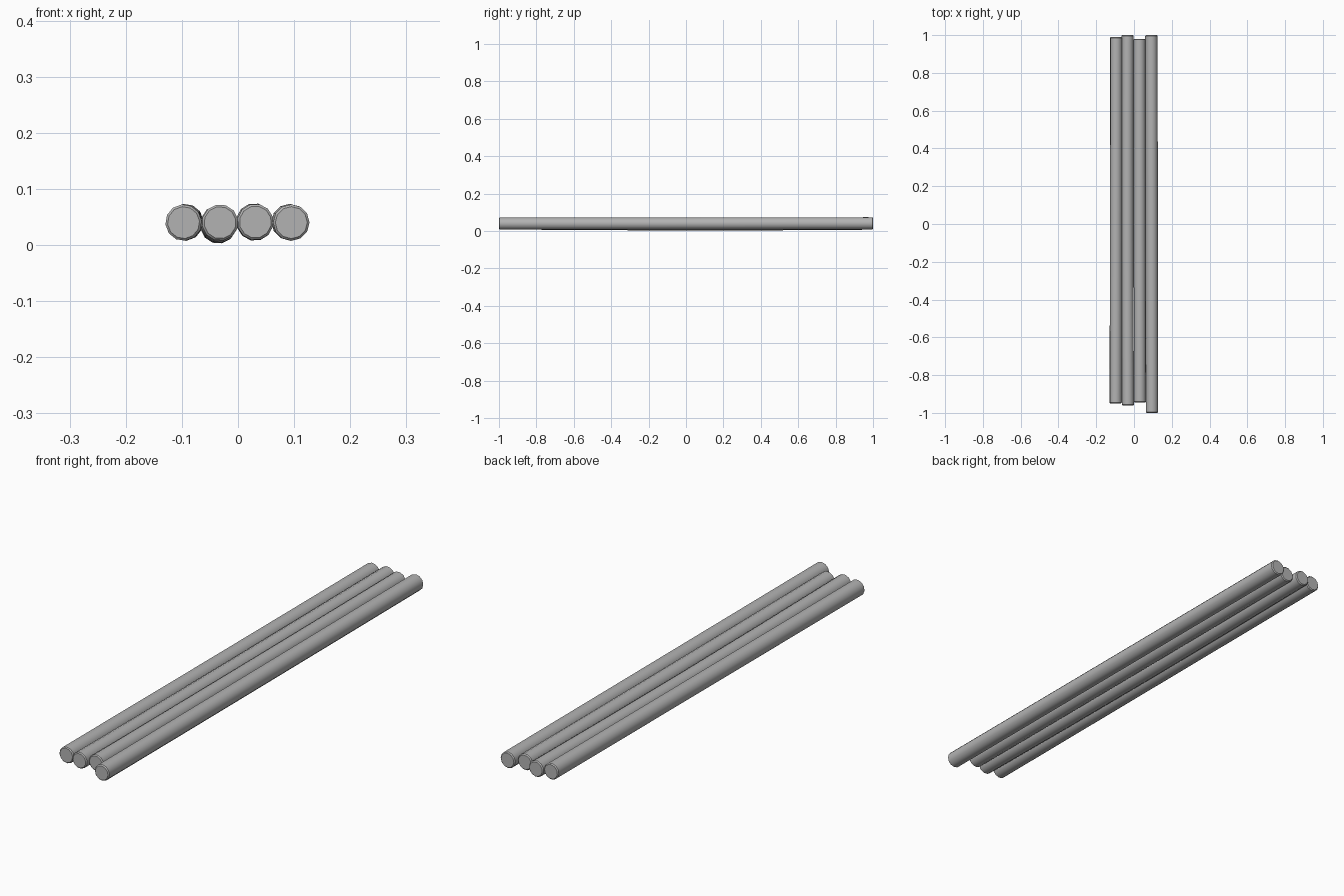
import bpy
import bmesh
from math import cos, sin, tau

cube = bpy.data.objects.get("Cube")
if cube:
    bpy.data.objects.remove(cube, do_unlink=True)

grey = bpy.data.materials.new("plain grey")
grey.use_nodes = True
grey.diffuse_color = (0.45, 0.45, 0.45, 1)
grey.node_tree.nodes["Principled BSDF"].inputs["Base Color"].default_value = (0.45, 0.45, 0.45, 1)

SIDES = 12
RADIUS = 0.0325
CHAMFER = 0.004


def blend(a, b, c, t):
    """Curve through a (front), b (middle) and c (back)."""
    return a * (1 - t) * (1 - 2 * t) + 4 * b * t * (1 - t) + c * t * (2 * t - 1)


def log(name, front_y, back_y, xs, zs, spin):
    """A slightly bowed pole with chamfered ends."""
    length = back_y - front_y
    edge = CHAMFER / length
    stations = [(0, RADIUS - CHAMFER)]
    stations += [(t, RADIUS) for t in (edge, 0.25, 0.5, 0.75, 1 - edge)]
    stations += [(1, RADIUS - CHAMFER)]
    bm = bmesh.new()
    rings = []
    for t, r in stations:
        cx, cz = blend(*xs, t), blend(*zs, t)
        angles = [tau * i / SIDES + spin for i in range(SIDES)]
        rings.append([bm.verts.new((cx + r * cos(a), front_y + length * t, cz + r * sin(a)))
                      for a in angles])
    for a, b in zip(rings, rings[1:]):
        for i in range(SIDES):
            j = (i + 1) % SIDES
            bm.faces.new((a[i], a[j], b[j], b[i]))
    bm.faces.new(rings[0])
    bm.faces.new(rings[-1])
    bmesh.ops.recalc_face_normals(bm, faces=bm.faces)
    mesh = bpy.data.meshes.new(name)
    bm.to_mesh(mesh)
    bm.free()
    mesh.materials.append(grey)
    obj = bpy.data.objects.new(name, mesh)
    bpy.context.collection.objects.link(obj)
    bpy.ops.object.select_all(action="DESELECT")
    obj.select_set(True)
    bpy.context.view_layer.objects.active = obj
    bpy.ops.object.shade_smooth_by_angle(angle=0.61)


# Four poles side by side, with uneven ends
log("right_outer_log", -0.95, 0.99, (-0.097, -0.095, -0.094), (0.040, 0.040, 0.041), 0.1)
log("right_inner_log", -0.96, 1.0, (-0.032, -0.035, -0.034), (0.040, 0.035, 0.039), 0.2)
log("left_inner_log", -0.945, 0.98, (0.031, 0.030, 0.029), (0.041, 0.040, 0.042), 0.3)
log("left_outer_log", -1.0, 1.0, (0.095, 0.094, 0.092), (0.040, 0.040, 0.041), 0.0)
